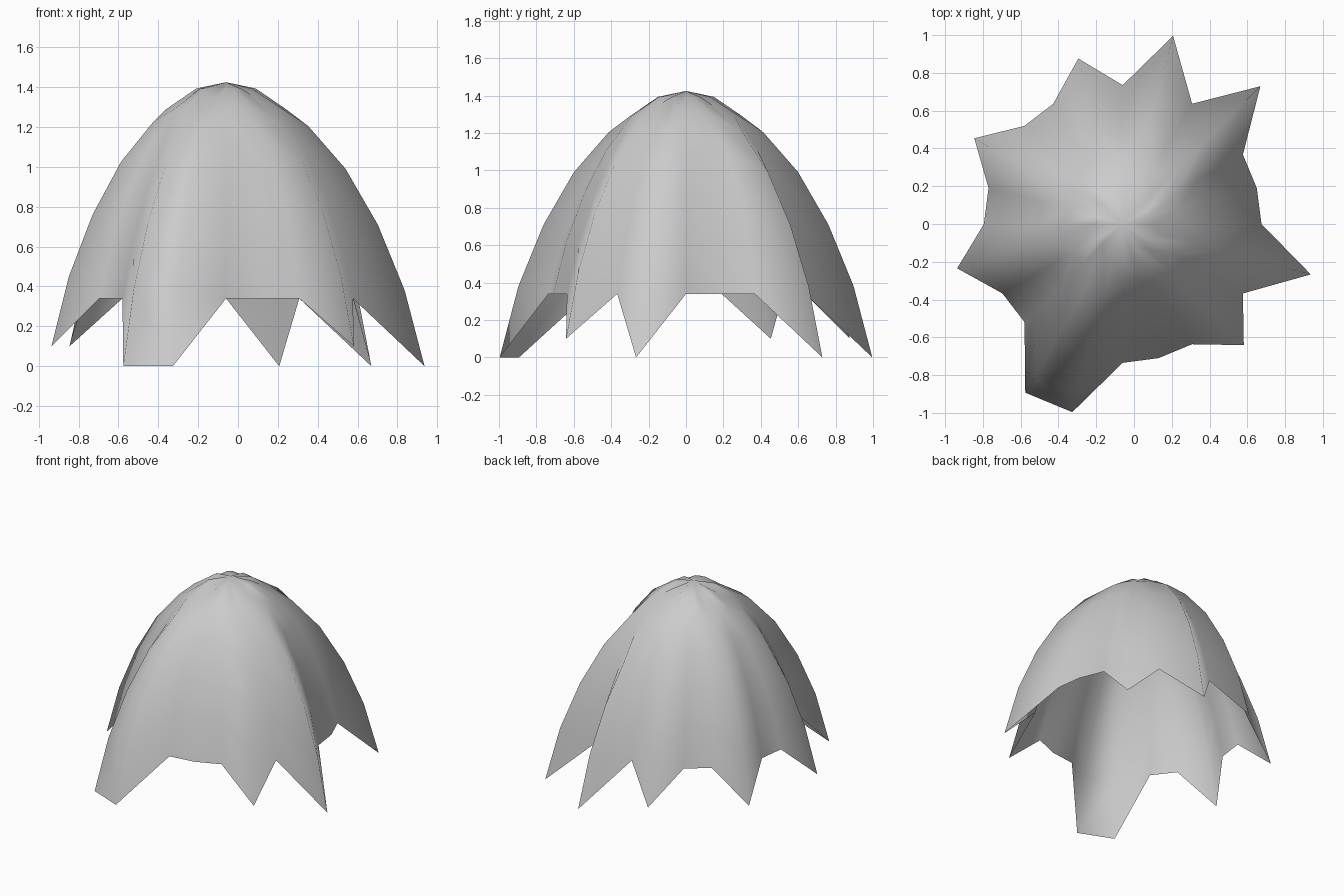
import bpy, bmesh
from math import radians, cos, sin

if "Cube" in bpy.data.objects:
    bpy.data.objects.remove(bpy.data.objects["Cube"])

SEGMENTS = 24
CENTRE_X = -0.06
APEX_Z = 1.425

# Dome profile from top ring to rim: radius, height, share of the downward pull
PROFILE = [(0.15, 1.393, 0.14), (0.304, 1.287, 0.24), (0.442, 1.107, 0.34),
           (0.562, 0.88, 0.50), (0.661, 0.62, 0.70), (0.735, 0.34, 1.0)]

# Meridians flared into spikes: angle in degrees -> (radius factor, down)
LONG, SHORT = (1.403, 0.34), (1.234, 0.24)
SPIKES = {a: LONG for a in (45, 75, 240, 255, 345)}
SPIKES.update({a: SHORT for a in (105, 150, 195, 315)})


def column(bm, angle):
    """Vertices of one meridian, from top ring to rim."""
    flare, down = SPIKES.get(angle, (1, 0))
    a = radians(angle)
    return [bm.verts.new((CENTRE_X + r * flare * cos(a), r * flare * sin(a), z - down * share))
            for r, z, share in PROFILE]


# Spiky open dome
bm = bmesh.new()
apex = bm.verts.new((CENTRE_X, 0, APEX_Z))
columns = [column(bm, i * 360 // SEGMENTS) for i in range(SEGMENTS)]
for i, a in enumerate(columns):
    b = columns[(i + 1) % SEGMENTS]
    bm.faces.new((apex, a[0], b[0]))
    for j in range(len(PROFILE) - 1):
        bm.faces.new((a[j], a[j + 1], b[j + 1], b[j]))
for f in bm.faces:
    f.smooth = True

mesh = bpy.data.meshes.new("spiky_dome")
bm.to_mesh(mesh)
bm.free()
dome = bpy.data.objects.new("spiky_dome", mesh)
bpy.context.collection.objects.link(dome)
